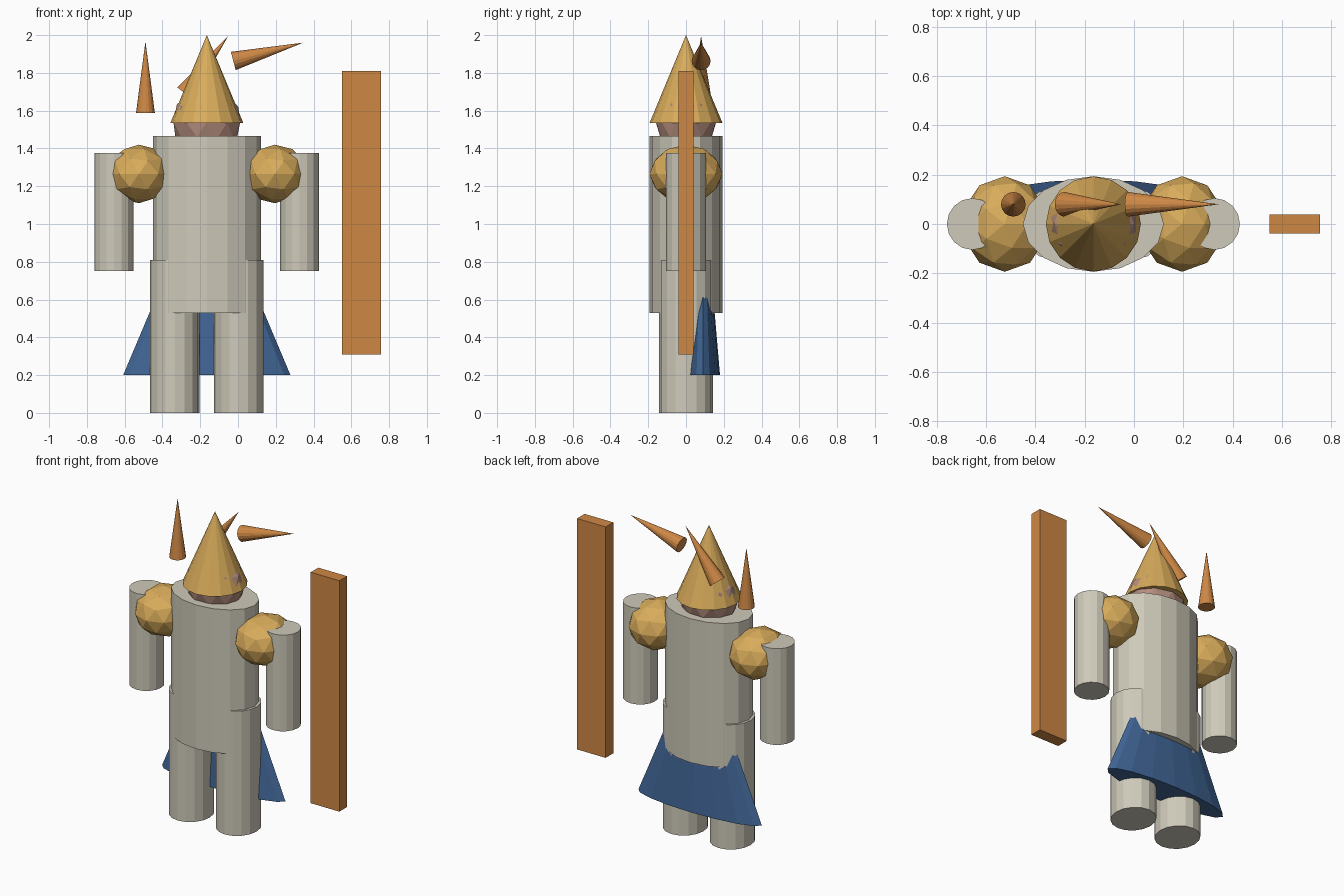
import bpy
from mathutils import Vector

if "Cube" in bpy.data.objects:
    bpy.data.objects.remove(bpy.data.objects["Cube"])

CX = -0.165  # body centre line


def material(name, rgb):
    m = bpy.data.materials.new(name)
    m.diffuse_color = (*rgb, 1)
    m.use_nodes = True
    m.node_tree.nodes["Principled BSDF"].inputs["Base Color"].default_value = m.diffuse_color
    return m


STONE = material("pale_stone", (0.62, 0.59, 0.49))
GOLD = material("gold", (0.69, 0.41, 0.105))
COPPER = material("copper", (0.62, 0.245, 0.06))
BLUE = material("deep_blue", (0.052, 0.13, 0.30))
SKIN = material("skin", (0.46, 0.27, 0.21))


def finish(name, mat, scale=(1, 1, 1)):
    ob = bpy.context.object
    ob.name = name
    ob.scale = scale
    ob.data.materials.append(mat)
    return ob


def cylinder(name, mat, x, rx, ry, z0, z1):
    bpy.ops.mesh.primitive_cylinder_add(vertices=16, radius=1, depth=z1 - z0,
                                        location=(x, 0, (z0 + z1) / 2))
    return finish(name, mat, (rx, ry, 1))


def ball(name, mat, loc, radii):
    bpy.ops.mesh.primitive_ico_sphere_add(subdivisions=2, radius=1, location=loc)
    return finish(name, mat, radii)


def cone(name, mat, base, tip, r, ry=None):
    base, tip = Vector(base), Vector(tip)
    axis = tip - base
    bpy.ops.mesh.primitive_cone_add(vertices=16, radius1=1, radius2=0, depth=axis.length,
                                    location=(base + tip) / 2,
                                    rotation=axis.to_track_quat('Z', 'Y').to_euler())
    return finish(name, mat, (r, ry or r, 1))


# Torso, head and pointed hat
cylinder("torso", STONE, CX, 0.286, 0.194, 0.53, 1.465)
ball("head", SKIN, (CX, 0, 1.54), (0.186, 0.16, 0.18))
cone("hat", GOLD, (CX, 0, 1.535), (CX, 0, 2.0), 0.193)

# Paired limbs and shoulder guards
for side, s in (("left", -1), ("right", 1)):
    cylinder(side + "_leg", STONE, CX + s * 0.169, 0.131, 0.142, 0, 0.81)
    cylinder(side + "_arm", STONE, CX + s * 0.491, 0.104, 0.105, 0.75, 1.375)
    ball(side + "_shoulder", GOLD, (CX + s * 0.36, 0, 1.265), (0.175, 0.194, 0.155))

# Flattened skirt cone behind the legs
cone("cape", BLUE, (CX, 0.09, 0.2), (CX, 0.09, 1.25), 0.443, 0.09)

# Floating horns
cone("horn_upright", COPPER, (-0.49, 0.08, 1.587), (-0.49, 0.08, 1.967), 0.05)
cone("horn_middle", COPPER, (-0.282, 0.08, 1.693), (-0.052, 0.08, 1.995), 0.05)
cone("horn_side", COPPER, (-0.025, 0.08, 1.863), (0.345, 0.08, 1.96), 0.05)

# Tall plank at the side
bpy.ops.mesh.primitive_cube_add(size=1, location=(0.653, 0, 1.06))
finish("plank", COPPER, (0.206, 0.078, 1.5))
